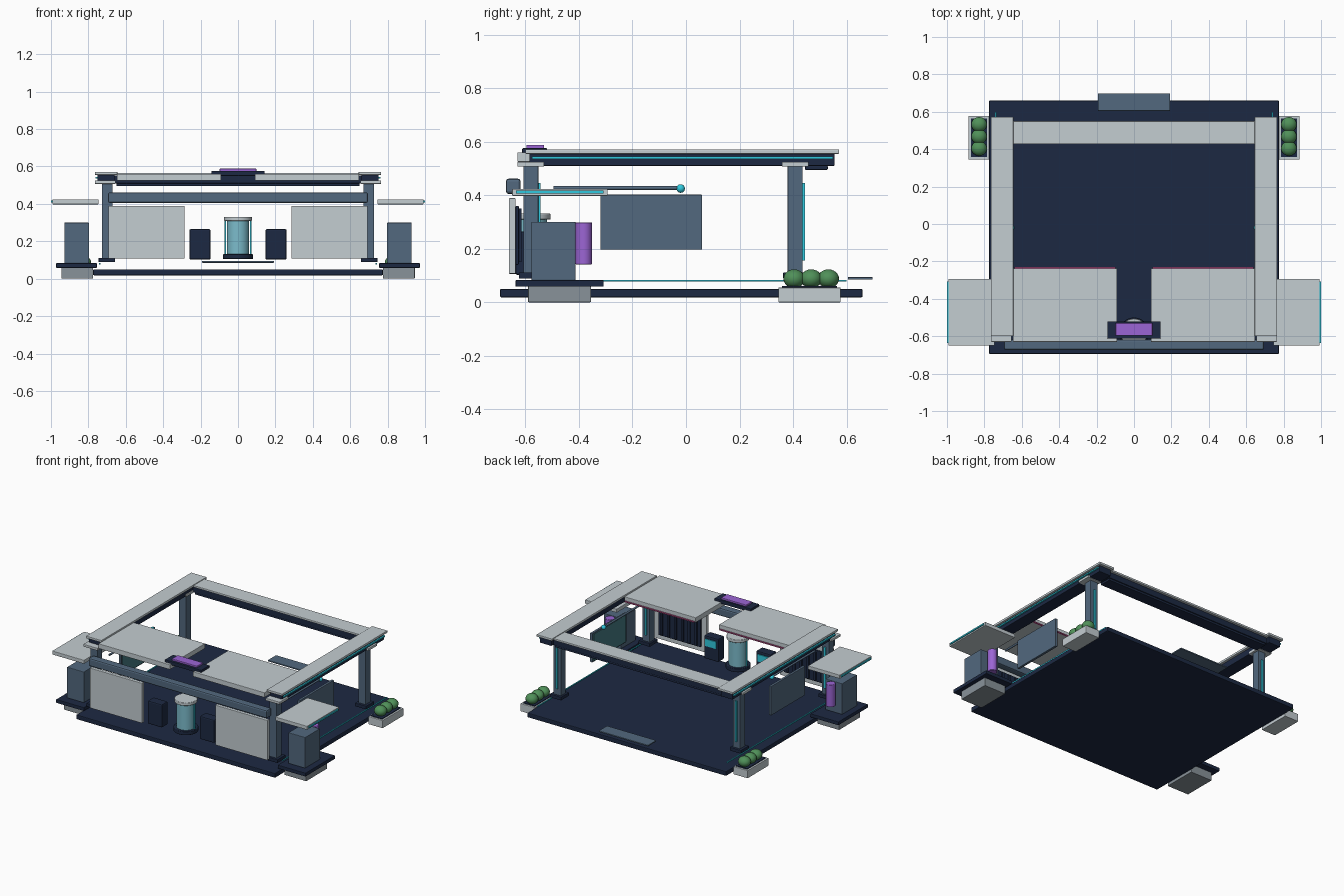
import bpy
from math import radians

if "Cube" in bpy.data.objects:
    bpy.data.objects.remove(bpy.data.objects["Cube"])

COLORS = {
    "dark": (0.012, 0.022, 0.055, 1), "slate": (0.085, 0.14, 0.21, 1),
    "light": (0.55, 0.61, 0.64, 1), "cyan": (0.03, 0.6, 0.75, 1),
    "purple": (0.33, 0.13, 0.66, 1), "green": (0.08, 0.28, 0.1, 1),
    "glass": (0.2, 0.5, 0.6, 1), "teal": (0.06, 0.2, 0.23, 1),
    "pink": (0.5, 0.08, 0.25, 1), "grey": (0.25, 0.29, 0.32, 1)}
MATS = {}
for key, col in COLORS.items():
    MATS[key] = bpy.data.materials.new(key)
    MATS[key].diffuse_color = col


def finish(ob, name, mat):
    ob.name = name
    ob.data.materials.append(MATS[mat])
    return ob


def box(name, mat, x, y, z, bevel=0.003):
    """Bevelled box from (min, max) ranges."""
    bpy.ops.mesh.primitive_cube_add(size=1, location=[(a + b) / 2 for a, b in (x, y, z)])
    ob = bpy.context.object
    ob.scale = [abs(b - a) for a, b in (x, y, z)]
    bpy.ops.object.transform_apply(location=False, rotation=False, scale=True)
    if bevel:
        m = ob.modifiers.new("bevel", "BEVEL")
        m.width, m.segments = bevel, 2
    return finish(ob, name, mat)


def pair(name, mat, x, y, z, bevel=0.003):
    """Box on the right plus its mirror on the left."""
    box("right_" + name, mat, x, y, z, bevel)
    box("left_" + name, mat, (-x[1], -x[0]), y, z, bevel)


def cyl(name, mat, loc, r, h, rot=(0, 0, 0), bevel=0.003):
    bpy.ops.mesh.primitive_cylinder_add(vertices=32, radius=r, depth=h, location=loc, rotation=rot)
    ob = bpy.context.object
    bpy.ops.object.shade_smooth_by_angle(angle=radians(35))
    if bevel:
        m = ob.modifiers.new("bevel", "BEVEL")
        m.width, m.segments, m.limit_method = bevel, 2, "ANGLE"
    return finish(ob, name, mat)


def ball(name, mat, loc, size):
    bpy.ops.mesh.primitive_uv_sphere_add(segments=20, ring_count=12, radius=1, location=loc)
    ob = bpy.context.object
    ob.scale = size
    bpy.ops.object.shade_smooth()
    return finish(ob, name, mat)


# Floor and rear step
box("floor_slab", "dark", (-.775, .775), (-.695, .66), (.018, .05), .005)
box("rear_step", "slate", (-.192, .192), (.605, .697), (.085, .094), .002)
pair("floor_light", "cyan", (.735, .742), (-.56, .6), (.077, .084), 0)

# Columns with bases, capitals and light strips
for tag, y in (("front", -.58), ("rear", .408)):
    pair(tag + "_column", "slate", (.67, .727), (y - .028, y + .028), (.105, .52))
    pair(tag + "_column_base", "dark", (.657, .745), (y - .045, y + .045), (.088, .112))
    pair(tag + "_capital", "light", (.655, .765), (y - .05, y + .05), (.507, .525))
    pair(tag + "_column_light", "cyan", (.692, .705), (y + .028, y + .037), (.157, .445), 0)

# Side roof beams
pair("roof_beam_cap", "light", (.645, .765), (-.6, .572), (.555, .571))
pair("roof_beam", "dark", (.66, .752), (-.585, .555), (.51, .555))
pair("roof_beam_light", "cyan", (.752, .762), (-.575, .55), (.535, .544), 0)

# Rear roof beam
box("rear_beam_cap", "light", (-.648, .648), (.428, .55), (.552, .566))
box("rear_beam", "dark", (-.66, .66), (.44, .535), (.51, .552))
box("rear_beam_foot", "dark", (-.65, .65), (.445, .53), (.495, .51))

# Front roof panels with edge lights, and beacon bridging them
pair("roof_panel", "light", (.09, .647), (-.63, -.237), (.525, .56))
pair("roof_panel_light", "pink", (.1, .64), (-.24, -.23), (.525, .533), 0)
box("beacon_base", "dark", (-.142, .142), (-.612, -.52), (.55, .576))
box("beacon", "purple", (-.098, .098), (-.597, -.53), (.574, .588))

# Front lintel and wall panels with ribbed inner faces
box("front_lintel", "slate", (-.695, .695), (-.673, -.618), (.405, .462), .01)
pair("front_wall", "light", (.285, .692), (-.662, -.637), (.107, .389))
pair("wall_inset", "dark", (.325, .655), (-.637, -.625), (.14, .36))
for i in range(6):
    x = .355 + i * .054
    pair("wall_rib_%d" % i, "dark", (x - .008, x + .008), (-.626, -.615), (.15, .35), 0)

# Central display tube
cyl("tube_base", "dark", (0, -.58, .118), .08, .026)
cyl("tube_glass", "glass", (0, -.58, .22), .06, .19, bevel=0)
cyl("tube_cap", "light", (0, -.58, .32), .074, .022)
pair("tube_post", "cyan", (.064, .071), (-.584, -.576), (.13, .31), 0)

# Consoles either side of the tube
pair("console", "dark", (.147, .26), (-.637, -.57), (.102, .265), .008)
pair("console_screen", "cyan", (.162, .245), (-.571, -.564), (.195, .245), 0)

# Side screens
pair("side_screen_frame", "slate", (.688, .706), (-.32, .06), (.197, .402))
pair("side_screen_face", "teal", (.683, .688), (-.31, .05), (.205, .394), 0)

for side, s in (("right", 1), ("left", -1)):
    # Ceiling arm with glowing tip
    cyl(side + "_arm", "slate", (s * .655, -.258, .427), .007, .475, (radians(90), 0, 0), 0)
    ball(side + "_arm_tip", "cyan", (s * .655, -.02, .425), (.016,) * 3)
    # Purple canister on the kiosk
    cyl(side + "_canister", "purple", (s * .86, -.382, .22), .031, .157)
    # Shrubs
    for i in range(3):
        ball("%s_shrub_%d" % (side, i), "green", (s * .828, .404 + i * .064, .088),
             (.042, .04, .035))

# Side kiosks with canopies
pair("kiosk_plinth", "grey", (.775, .945), (-.59, -.355), (0, .06))
pair("kiosk_deck", "dark", (.755, .972), (-.637, -.308), (.058, .083))
pair("kiosk_cabinet", "slate", (.797, .928), (-.578, -.413), (.083, .3))
pair("kiosk_canopy", "light", (.745, .993), (-.65, -.293), (.398, .424))
pair("canopy_light", "cyan", (.992, 1.0), (-.635, -.308), (.407, .417), 0)

# Planters
pair("planter", "light", (.775, .885), (.345, .578), (0, .055))
pair("planter_soil", "dark", (.785, .872), (.358, .565), (.05, .06), 0)

for m in bpy.data.materials:
    if m.users and not m.is_grease_pencil:
        m.use_nodes = True
        m.node_tree.nodes["Principled BSDF"].inputs["Base Color"].default_value = m.diffuse_color
